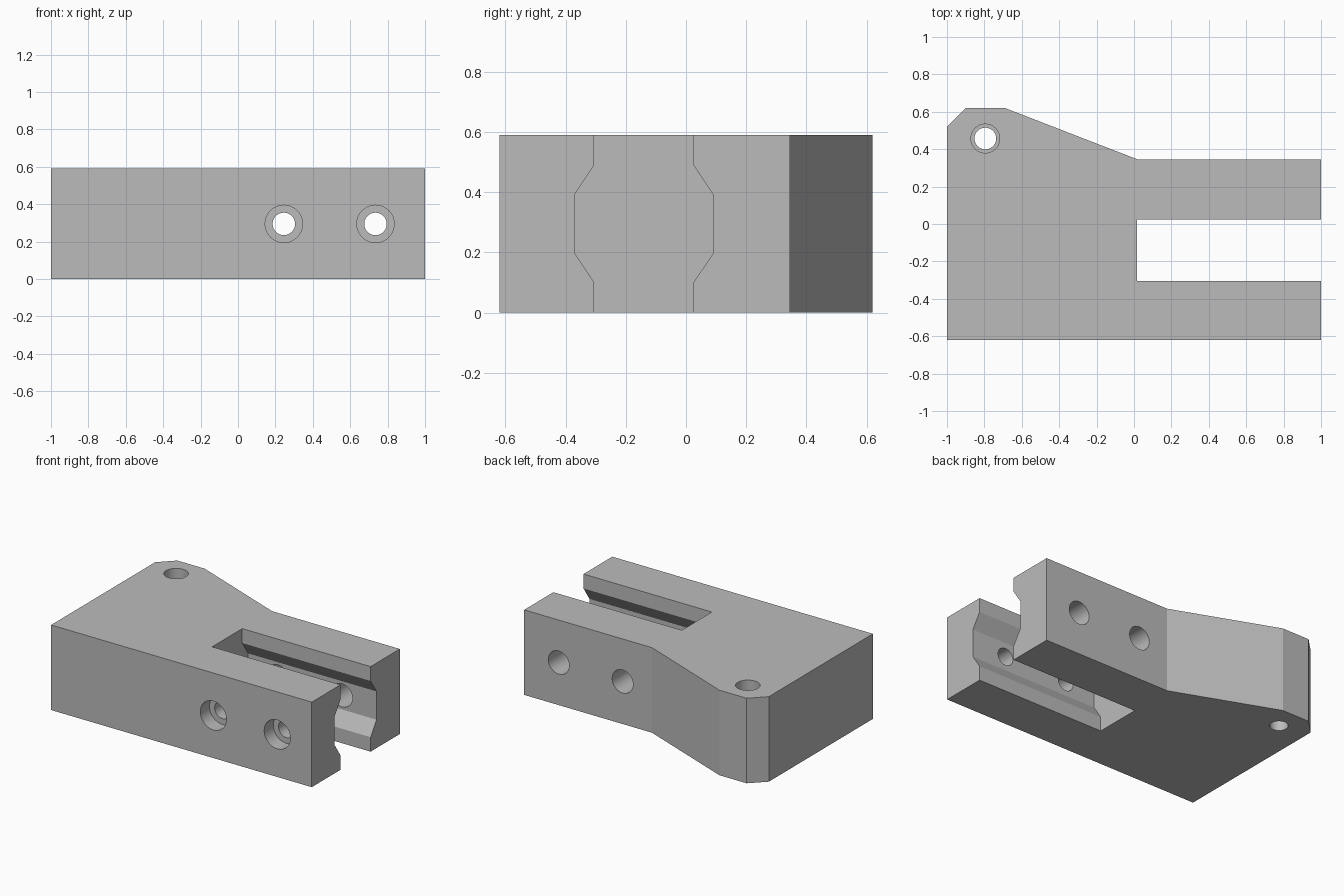
import bpy
import bmesh
import math
from mathutils import Matrix, Vector

if "Cube" in bpy.data.objects:
    bpy.data.objects.remove(bpy.data.objects["Cube"], do_unlink=True)

HEIGHT = 0.59
FRONT, BACK = -0.62, 0.345
OVER = 0.1  # how far cutters poke out of the block

grey = bpy.data.materials.new("plain grey")
grey.use_nodes = True
grey.diffuse_color = (0.5, 0.5, 0.5, 1)
grey.node_tree.nodes["Principled BSDF"].inputs["Base Color"].default_value = (0.5, 0.5, 0.5, 1)


def add_object(name, bm):
    bmesh.ops.recalc_face_normals(bm, faces=bm.faces)
    mesh = bpy.data.meshes.new(name)
    bm.to_mesh(mesh)
    bm.free()
    mesh.materials.append(grey)
    obj = bpy.data.objects.new(name, mesh)
    bpy.context.collection.objects.link(obj)
    return obj


def prism(name, points, direction):
    """Closed profile swept along a straight direction."""
    bm = bmesh.new()
    face = bm.faces.new([bm.verts.new(p) for p in points])
    swept = bmesh.ops.extrude_face_region(bm, geom=[face], use_keep_orig=True)
    verts = [v for v in swept["geom"] if isinstance(v, bmesh.types.BMVert)]
    bmesh.ops.translate(bm, verts=verts, vec=direction)
    return add_object(name, bm)


def bore(name, start, end, radius):
    """Round cutter between two points."""
    a, b = Vector(start), Vector(end)
    turn = (b - a).to_track_quat("Z", "Y").to_matrix().to_4x4()
    bm = bmesh.new()
    bmesh.ops.create_cone(bm, cap_ends=True, segments=48, radius1=radius, radius2=radius,
                          depth=(b - a).length, matrix=Matrix.Translation((a + b) / 2) @ turn)
    return add_object(name, bm)


# Block with the raised, chamfered lug at the back
outline = [(-1, FRONT), (1, FRONT), (1, BACK), (0.02, BACK),
           (-0.69, 0.62), (-0.9, 0.62), (-1, 0.52)]
block = prism("clamp_block", [(x, y, 0) for x, y in outline], (0, 0, HEIGHT))

# Slot between the arms, with a wider channel at mid height
mid_y, narrow, wide = -0.14, 0.165, 0.23
side = [(narrow, -OVER), (narrow, 0.1), (wide, 0.197),
        (wide, 0.393), (narrow, 0.49), (narrow, HEIGHT + OVER)]
profile = [(0.015, mid_y + w, z) for w, z in side]
profile += [(0.015, mid_y - w, z) for w, z in reversed(side)]
cutters = [prism("slot_cutter", profile, (1.2, 0, 0))]

# Cross bolt holes: counterbore, shank and insert hole
for x in (0.245, 0.735):
    z = HEIGHT / 2
    cutters += [
        bore("counterbore_cutter", (x, FRONT - OVER, z), (x, FRONT + 0.1, z), 0.1),
        bore("shank_cutter", (x, FRONT - OVER, z), (x, mid_y, z), 0.06),
        bore("insert_cutter", (x, mid_y, z), (x, BACK + OVER, z), 0.08),
    ]

# Stepped upright hole in the lug
x, y = -0.795, 0.457
cutters += [
    bore("lug_hole_cutter", (x, y, -OVER), (x, y, HEIGHT + OVER), 0.058),
    bore("lug_insert_cutter", (x, y, 0.33), (x, y, HEIGHT + OVER), 0.077),
]

for cutter in cutters:
    cutter.hide_render = True
    cut = block.modifiers.new(cutter.name, "BOOLEAN")
    cut.operation = "DIFFERENCE"
    cut.solver = "EXACT"
    cut.object = cutter

# Bake the cuts and drop the helpers
graph = bpy.context.evaluated_depsgraph_get()
solid = bpy.data.meshes.new_from_object(block.evaluated_get(graph))
block.modifiers.clear()
block.data = solid
solid.materials.clear()
solid.materials.append(grey)
for face in solid.polygons:
    face.material_index = 0
for cutter in cutters:
    bpy.data.objects.remove(cutter, do_unlink=True)

# Smooth bores, crisp block edges
bpy.ops.object.select_all(action="DESELECT")
block.select_set(True)
bpy.context.view_layer.objects.active = block
bpy.ops.object.shade_smooth_by_angle(angle=math.radians(15))
